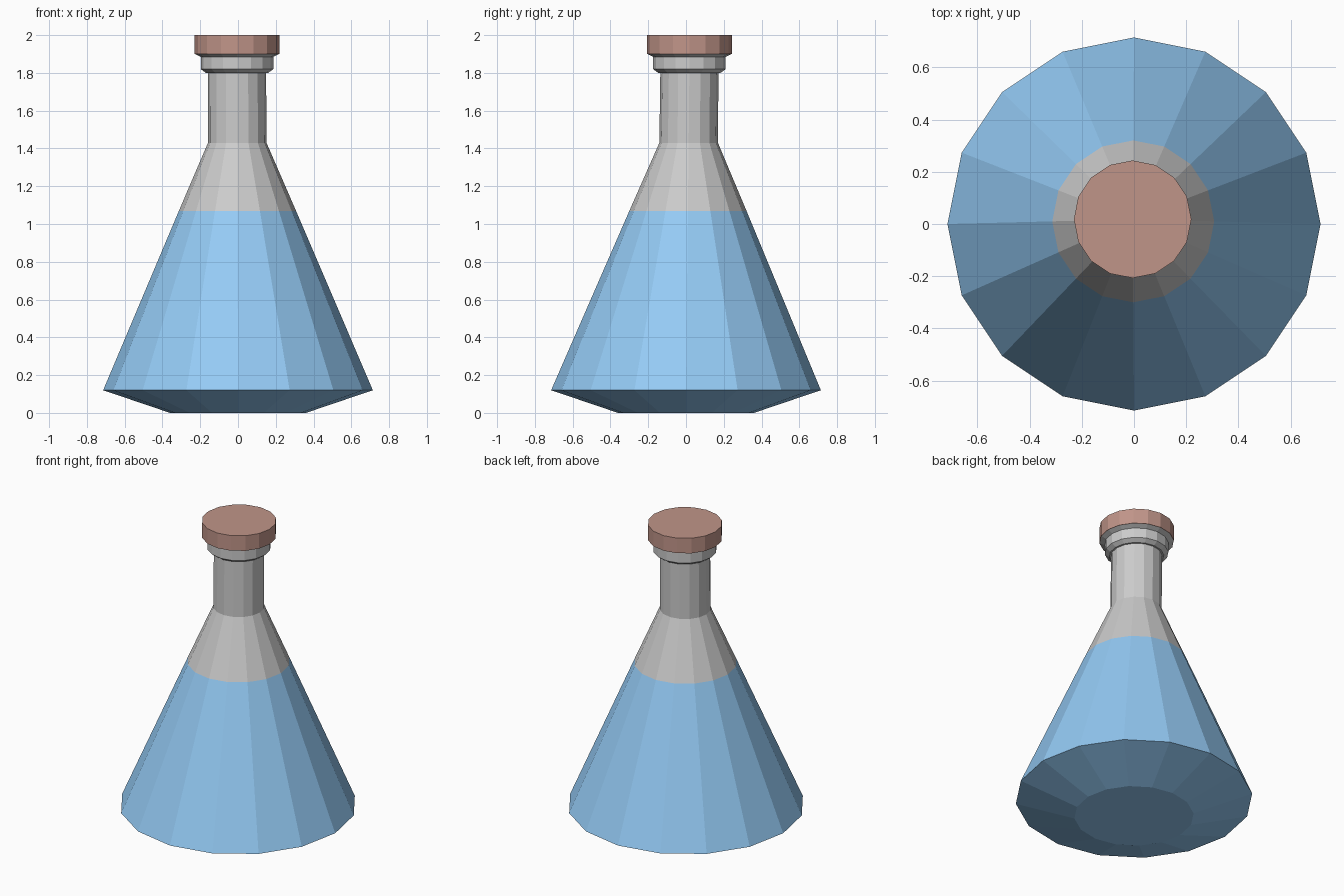
import bpy, bmesh
from math import cos, sin, pi

if "Cube" in bpy.data.objects:
    bpy.data.objects.remove(bpy.data.objects["Cube"])

SIDES = 16


def material(name, rgb):
    m = bpy.data.materials.new(name)
    m.diffuse_color = (*rgb, 1)
    m.use_nodes = True
    m.node_tree.nodes["Principled BSDF"].inputs["Base Color"].default_value = m.diffuse_color
    return m


def lathe(name, profile, mat=None, cap_bottom=False, cap_top=False):
    """Skin 16-sided rings given as (radius, z); the axis leans slightly."""
    bm = bmesh.new()
    rings = []
    for r, z in profile:
        lean = min(max(z - 0.12, 0) / 1.31, 1.3)
        cx, cy = -0.004 * lean, 0.014 * lean
        rings.append([bm.verts.new((cx + r * cos(2 * pi * i / SIDES),
                                    cy + r * sin(2 * pi * i / SIDES), z))
                      for i in range(SIDES)])
    for a, b in zip(rings, rings[1:]):
        for i in range(SIDES):
            j = (i + 1) % SIDES
            bm.faces.new((a[i], a[j], b[j], b[i]))
    if cap_bottom:
        bm.faces.new(rings[0][::-1])
    if cap_top:
        bm.faces.new(rings[-1])
    mesh = bpy.data.meshes.new(name)
    bm.to_mesh(mesh)
    bm.free()
    if mat:
        mesh.materials.append(mat)
    obj = bpy.data.objects.new(name, mesh)
    bpy.context.collection.objects.link(obj)
    return obj


blue = material("blue_liquid", (0.30, 0.60, 0.92))
brown = material("cork_brown", (0.53, 0.30, 0.25))

# Liquid-filled lower body with bevelled base
lathe("liquid_body", [(0.36, 0), (0.714, 0.12), (0.31, 1.07)], blue, cap_bottom=True)

# Clear shoulder, neck and flared collar
lathe("glass_neck", [(0.31, 1.07), (0.155, 1.43), (0.154, 1.80), (0.165, 1.80),
                     (0.192, 1.82), (0.192, 1.885), (0.222, 1.90)])

# Stopper
lathe("cork", [(0.225, 1.90), (0.225, 2.0)], brown, cap_bottom=True, cap_top=True)
